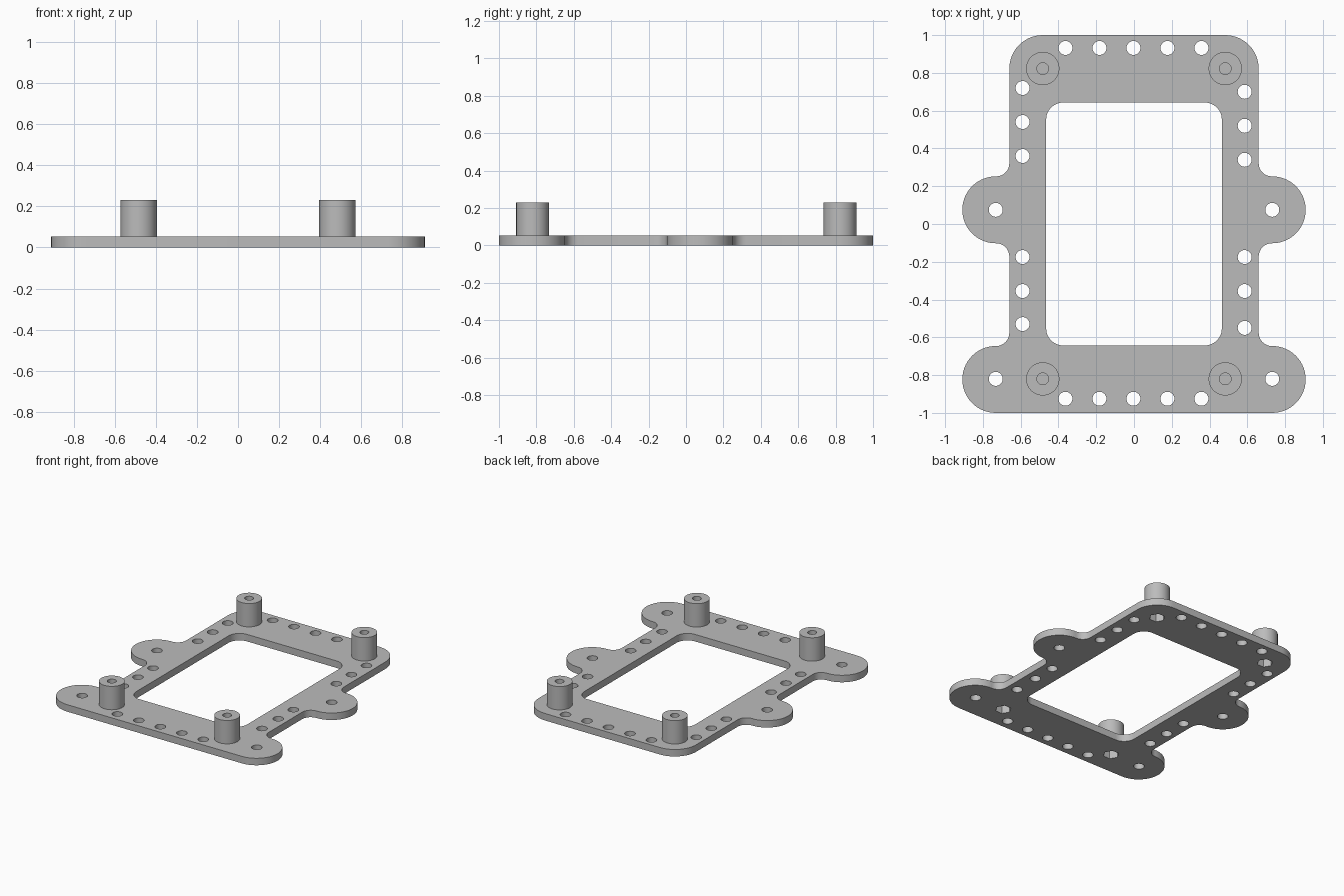
import bpy, bmesh
from math import sin, cos, pi, radians

cube = bpy.data.objects.get("Cube")
if cube:
    bpy.data.objects.remove(cube, do_unlink=True)

THICK = 0.053      # plate thickness
TOP = 0.23         # top of the standoffs
BODY = 0.66        # half width of the frame
EAR_X, EAR_R, FILLET = 0.732, 0.177, 0.07
POST_X, POST_R = 0.483, 0.088
POST_Y = (-0.82, 0.823)

grey = bpy.data.materials.new("plain grey")
grey.use_nodes = True
grey.diffuse_color = (0.5, 0.5, 0.5, 1)
grey.node_tree.nodes["Principled BSDF"].inputs["Base Color"].default_value = (0.5, 0.5, 0.5, 1)


def arc(cx, cy, r, start, end, n=12):
    """Points along an arc, angles in degrees."""
    angles = [radians(start + (end - start) * i / n) for i in range(n + 1)]
    return [(cx + r * cos(a), cy + r * sin(a)) for a in angles]


def circle(cx, cy, r, n=32):
    return arc(cx, cy, r, 0, 360, n)[:-1]


def hexagon(cx, cy, r, n=48):
    """Hexagon sampled with n points so it can be bridged to a circle."""
    points = []
    for i in range(n):
        a = 2 * pi * i / n
        k = cos(pi / 6) / cos(a % (pi / 3) - pi / 6)
        points.append((cx + r * k * cos(a), cy + r * k * sin(a)))
    return points


def finish(name, mesh):
    obj = bpy.data.objects.new(name, mesh)
    bpy.context.collection.objects.link(obj)
    mesh.materials.clear()
    mesh.materials.append(grey)
    bpy.ops.object.select_all(action='DESELECT')
    obj.select_set(True)
    bpy.context.view_layer.objects.active = obj
    bpy.ops.object.shade_smooth_by_angle(angle=radians(35))
    return obj


# Half outline of the frame on +x, from front to back
fx = BODY + FILLET
half = arc(EAR_X, -0.823, EAR_R, -90, 90, 28)
half += arc(fx, -0.646 + FILLET, FILLET, 270, 180, 8)
half += arc(fx, 0.075 - EAR_R - FILLET, FILLET, 180, 90, 8)
half += arc(EAR_X, 0.075, EAR_R, -90, 90, 28)
half += arc(fx, 0.075 + EAR_R + FILLET, FILLET, 270, 180, 8)
half += arc(POST_X, 1 - EAR_R, EAR_R, 0, 90, 14)
outline = half + [(-x, y) for x, y in reversed(half)]

# Rounded window in the middle
wx, wy, wr = 0.465, 0.643, 0.09
window = []
for i, (sx, sy) in enumerate([(1, 1), (-1, 1), (-1, -1), (1, -1)]):
    window += arc(sx * (wx - wr), sy * (wy - wr), wr, 90 * i, 90 * i + 90)

# Round holes along every side and in the ears
spots = [(0.18 * i - 0.003, y, 0.037) for i in range(-2, 3) for y in (0.932, -0.925)]
spots += [(-0.59, y, 0.037) for y in (0.72, 0.54, 0.36, -0.175, -0.355, -0.53)]
spots += [(0.586, y, 0.037) for y in (0.70, 0.52, 0.34, -0.175, -0.355, -0.55)]
spots += [(s * EAR_X, y, 0.037) for s in (-1, 1) for y in (0.075, -0.82)]

posts = [(s * POST_X, y) for s in (-1, 1) for y in POST_Y]
loops = [outline, window] + [circle(*s) for s in spots]
loops += [hexagon(x, y, 0.055) for x, y in posts]

# Plate: filled flat curve with holes, extruded and turned into a mesh
curve = bpy.data.curves.new("plate_curve", 'CURVE')
curve.dimensions = '2D'
curve.fill_mode = 'BOTH'
curve.extrude = THICK / 2
for loop in loops:
    spline = curve.splines.new('POLY')
    spline.points.add(len(loop) - 1)
    for p, (x, y) in zip(spline.points, loop):
        p.co = (x, y, 0, 1)
    spline.use_cyclic_u = True
helper = bpy.data.objects.new("plate_helper", curve)
plate_mesh = bpy.data.meshes.new_from_object(helper)
bpy.data.objects.remove(helper)
bpy.data.curves.remove(curve)
bm = bmesh.new()
bm.from_mesh(plate_mesh)
bmesh.ops.translate(bm, verts=bm.verts, vec=(0, 0, THICK / 2))
bmesh.ops.remove_doubles(bm, verts=bm.verts, dist=0.0001)
bmesh.ops.recalc_face_normals(bm, faces=bm.faces)
bm.to_mesh(plate_mesh)
bm.free()
finish("plate", plate_mesh)


# Standoffs: hex pocket below, blind round hole above
def standoff(name, x, y):
    bm = bmesh.new()
    shapes = [(hexagon(x, y, 0.055), 0.10), (hexagon(x, y, 0.055), THICK),
              (circle(x, y, POST_R, 48), THICK), (circle(x, y, POST_R, 48), TOP),
              (circle(x, y, 0.031, 48), TOP), (circle(x, y, 0.031, 48), 0.115)]
    rings = [[bm.verts.new((px, py, z)) for px, py in pts] for pts, z in shapes]
    for a, b in zip(rings, rings[1:]):
        for i in range(len(a)):
            bm.faces.new((a[i - 1], a[i], b[i], b[i - 1]))
    bm.faces.new(rings[0])
    bm.faces.new(rings[-1])
    bmesh.ops.recalc_face_normals(bm, faces=bm.faces)
    mesh = bpy.data.meshes.new(name)
    bm.to_mesh(mesh)
    bm.free()
    finish(name, mesh)


names = ["front_right_standoff", "back_right_standoff",
         "front_left_standoff", "back_left_standoff"]
for name, (x, y) in zip(names, posts):
    standoff(name, x, y)
